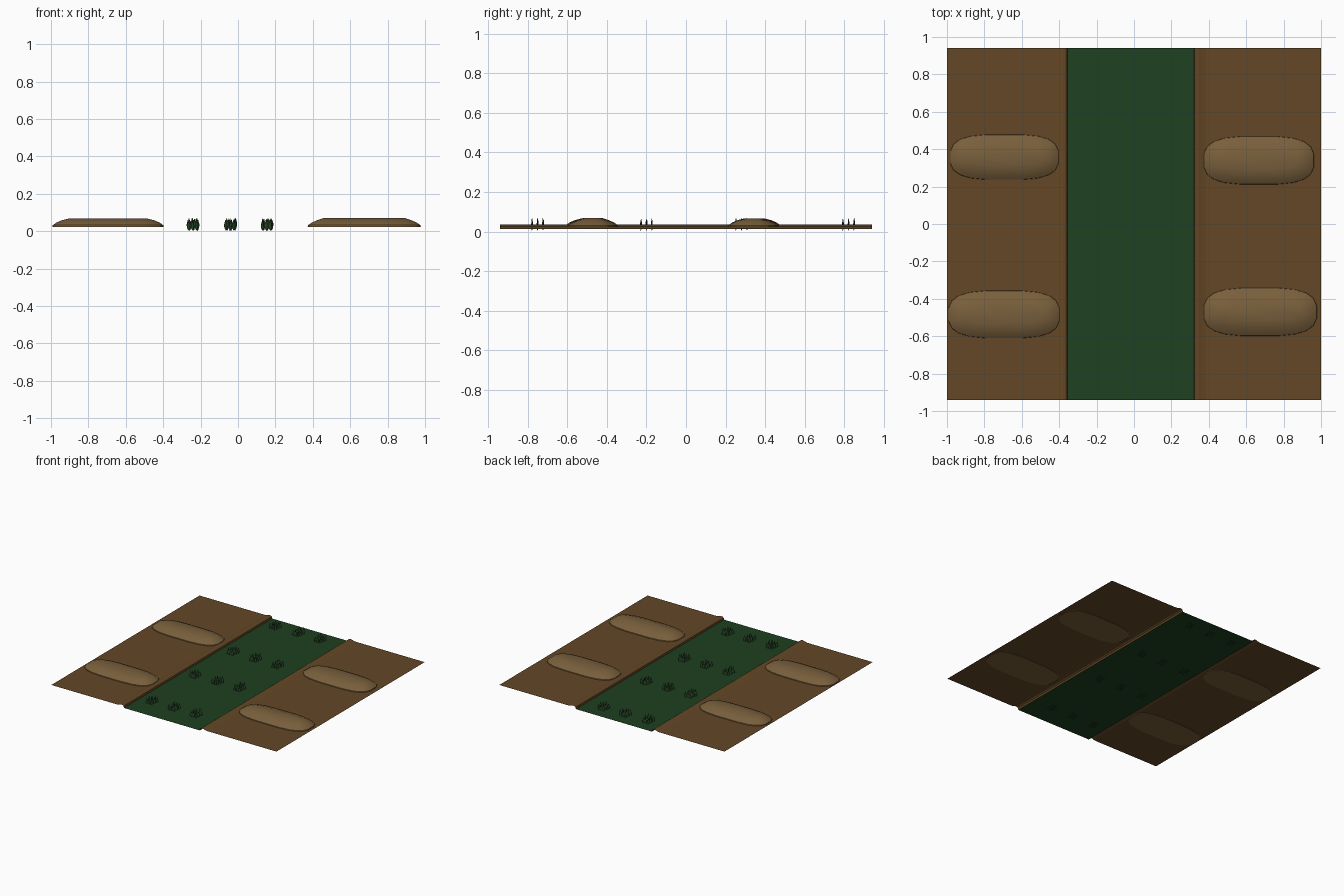
import bpy, bmesh, math, random
from mathutils import Vector

if "Cube" in bpy.data.objects:
    bpy.data.objects.remove(bpy.data.objects["Cube"])

random.seed(4)


def material(name, rgb):
    m = bpy.data.materials.new(name)
    m.diffuse_color = (*rgb, 1)
    m.use_nodes = True
    m.node_tree.nodes["Principled BSDF"].inputs["Base Color"].default_value = m.diffuse_color
    return m


SOIL = material("soil", (0.125, 0.063, 0.019))
MOUND = material("mound_soil", (0.19, 0.115, 0.045))
GREEN = material("turf", (0.013, 0.052, 0.015))
BLADE = material("grass_blade", (0.02, 0.06, 0.02))


def finish(name, bm, mat, smooth=None):
    bm.normal_update()
    me = bpy.data.meshes.new(name)
    bm.to_mesh(me)
    bm.free()
    ob = bpy.data.objects.new(name, me)
    bpy.context.collection.objects.link(ob)
    me.materials.append(mat)
    if smooth:
        bpy.ops.object.select_all(action='DESELECT')
        ob.select_set(True)
        bpy.context.view_layer.objects.active = ob
        bpy.ops.object.shade_smooth_by_angle(angle=math.radians(smooth))
    return ob


def strip(name, profile, mat, y=0.94):
    """Sweep an open (x, z) profile along y, facing up."""
    bm = bmesh.new()
    rows = [[bm.verts.new((x, s * y, z)) for s in (-1, 1)] for x, z in sorted(profile)]
    for a, b in zip(rows, rows[1:]):
        bm.faces.new((a[0], b[0], b[1], a[1]))
    return finish(name, bm, mat)


def soil_bank(name, edge, side):
    """Flat soil sheet with a rounded lip dropping to the turf."""
    lip = [(0.065, 0.026), (0.045, 0.030), (0.025, 0.036), (0.012, 0.035), (0.003, 0.028), (0.0, 0.014)]
    pts = [(side, 0.026)] + [(edge + side * d, z) for d, z in lip]
    strip(name, pts, SOIL)


def mound(name, x0, x1, y0, y1, top, sides=20):
    """Low loaf built from inset rounded-rectangle rings."""
    bm = bmesh.new()
    cx, cy, hx, hy = (x0 + x1) / 2, (y0 + y1) / 2, (x1 - x0) / 2, (y1 - y0) / 2
    levels = [(0.0, 0.023), (0.002, 0.032), (0.022, 0.046), (0.05, 0.058), (0.085, top)]
    rings = []
    for inset, z in levels:
        ring = []
        for i in range(sides):
            a = 2 * math.pi * (i + 0.5) / sides
            c, s = math.cos(a), math.sin(a)
            px = math.copysign(abs(c) ** 0.6, c) * (hx - inset)
            py = math.copysign(abs(s) ** 0.7, s) * (hy - inset)
            ring.append(bm.verts.new((cx + px, cy + py, z)))
        rings.append(ring)
    for a, b in zip(rings, rings[1:]):
        for i in range(sides):
            j = (i + 1) % sides
            bm.faces.new((a[i], a[j], b[j], b[i]))
    bm.faces.new(rings[-1])
    bm.faces.new(rings[0][::-1])
    finish(name, bm, MOUND, 25)


def tuft(name, cx, cy):
    """Three rows of thin upright leaf-shaped blades."""
    bm = bmesh.new()
    for row in (-1, 0, 1):
        for col in (-1, 0, 1):
            base = Vector((cx + col * 0.021 + row * 0.004, cy + row * 0.028, 0))
            ang = math.radians(random.uniform(12, 30))
            d = Vector((math.cos(ang), math.sin(ang), 0))
            h = random.uniform(0.056, 0.071)
            lean = random.uniform(-0.004, 0.006)
            leaf = [(0, 0.002), (0.008, 0.02), (0.008 + lean, 0.62 * h), (lean, h),
                    (-0.008 + lean, 0.55 * h), (-0.008, 0.018)]
            bm.faces.new([bm.verts.new(base + d * u + Vector((0, 0, z))) for u, z in leaf])
    finish(name, bm, BLADE)


# ground sheets
soil_bank("left_soil_bank", -0.355, -1)
soil_bank("right_soil_bank", 0.32, 1)
strip("turf_strip", [(-0.355, 0.014), (0.32, 0.014)], GREEN)

# soil mounds
mound("back_left_mound", -0.985, -0.40, 0.235, 0.48, 0.067)
mound("back_right_mound", 0.37, 0.965, 0.21, 0.47, 0.067)
mound("front_left_mound", -0.995, -0.395, -0.612, -0.355, 0.067)
mound("front_right_mound", 0.37, 0.98, -0.60, -0.34, 0.07)

# grass tufts
for j, y in enumerate((-0.75, -0.20, 0.28, 0.82)):
    for i, x in enumerate((-0.24, -0.04, 0.155)):
        tuft(f"grass_tuft_{j * 3 + i + 1}", x, y)
